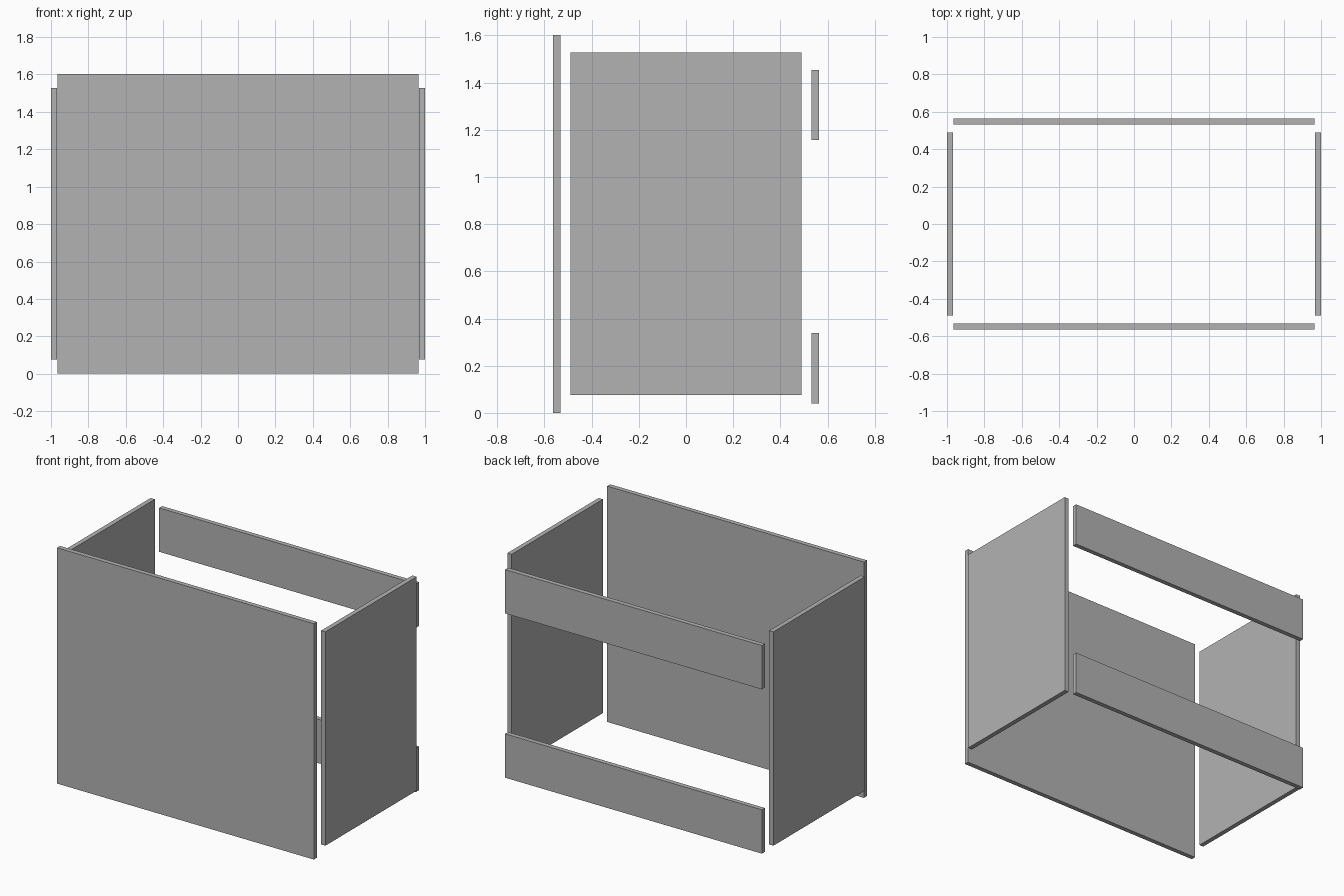
import bpy
import bmesh
from mathutils import Vector

default = bpy.data.objects.get("Cube")
if default:
    bpy.data.objects.remove(default, do_unlink=True)

# Single plain grey finish
grey = bpy.data.materials.new("plain grey")
grey.use_nodes = True
colour = (0.45, 0.45, 0.45, 1)
grey.diffuse_color = colour
grey.node_tree.nodes["Principled BSDF"].inputs["Base Color"].default_value = colour


def panel(name, low, high):
    """Flat board filling the box between two corners."""
    low, high = Vector(low), Vector(high)
    centre, size = (low + high) / 2, high - low
    bm = bmesh.new()
    bmesh.ops.create_cube(bm, size=1)
    bmesh.ops.scale(bm, vec=size, verts=bm.verts)
    mesh = bpy.data.meshes.new(name)
    bm.to_mesh(mesh)
    bm.free()
    mesh.materials.append(grey)
    board = bpy.data.objects.new(name, mesh)
    board.location = centre
    bpy.context.collection.objects.link(board)
    return board


THICK = 0.032
HALF_WIDTH = 0.965
HALF_DEPTH = 0.564

# Front board
panel("front_panel", (-HALF_WIDTH, -HALF_DEPTH, 0),
      (HALF_WIDTH, -HALF_DEPTH + THICK, 1.602))

# Side boards, mirrored across the centre
for name, side in (("left_panel", 1), ("right_panel", -1)):
    x = side * (1 - THICK / 2)
    panel(name, (x - THICK / 2, -0.49, 0.075), (x + THICK / 2, 0.49, 1.528))

# Back rails
for name, base in (("lower_back_rail", 0.04), ("upper_back_rail", 1.156)):
    panel(name, (-HALF_WIDTH, HALF_DEPTH - THICK, base),
          (HALF_WIDTH, HALF_DEPTH, base + 0.298))
